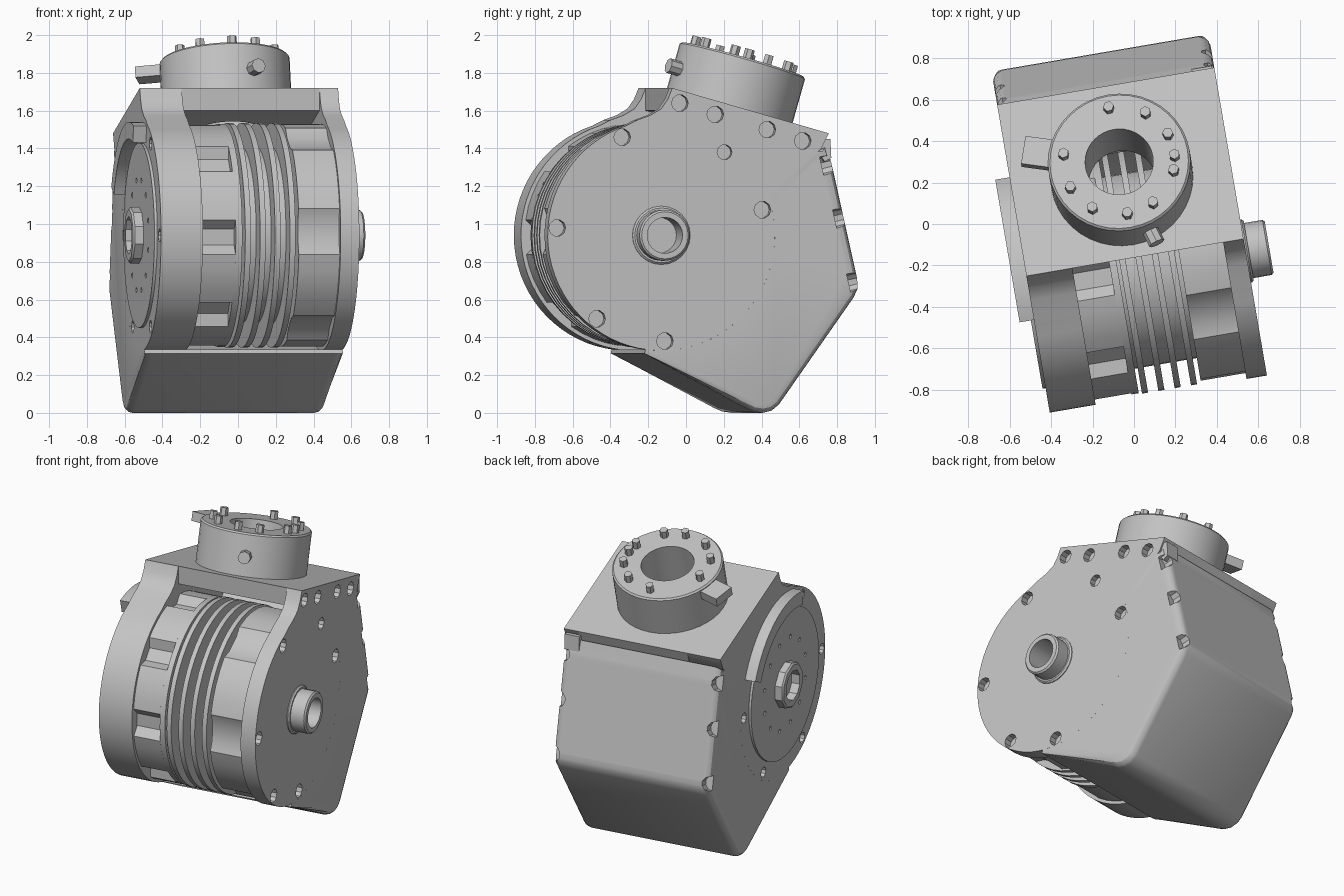
import bpy, bmesh, math
from mathutils import Matrix, Vector

if "Cube" in bpy.data.objects:
    bpy.data.objects.remove(bpy.data.objects["Cube"], do_unlink=True)

grey = bpy.data.materials.new("machined_grey")
grey.use_nodes = True
grey.diffuse_color = (0.55, 0.55, 0.55, 1)
grey.node_tree.nodes["Principled BSDF"].inputs["Base Color"].default_value = grey.diffuse_color

TURN = Matrix.Rotation(math.radians(9.7), 4, "Z")   # whole joint is turned about z
AXIS = Vector((-0.22, 0.94))                        # drum axis in (y, z)
LEFT, RIGHT = -0.555, 0.51                          # outer side planes
R = 0.61


def finish(name, bm, matrix=Matrix()):
    bmesh.ops.recalc_face_normals(bm, faces=bm.faces)
    mesh = bpy.data.meshes.new(name)
    bm.to_mesh(mesh)
    bm.free()
    mesh.materials.append(grey)
    mesh.shade_smooth()
    mesh.set_sharp_from_angle(angle=math.radians(30))
    ob = bpy.data.objects.new(name, mesh)
    bpy.context.collection.objects.link(ob)
    ob.matrix_world = TURN @ matrix
    return ob


def arc(r, a0, a1, n, centre=AXIS):
    """Points on an arc in the (y, z) plane, angles in degrees."""
    angles = [math.radians(a0 + (a1 - a0) * i / n) for i in range(n + 1)]
    return [(centre[0] + r * math.cos(a), centre[1] + r * math.sin(a)) for a in angles]


def circle(r, n, centre=AXIS):
    return arc(r, 0, 360, n, centre)[:-1]


def add_loft(bm, layers):
    """Skin a list of (x, outline) layers and cap both ends."""
    rows = [[bm.verts.new((x, y, z)) for y, z in pts] for x, pts in layers]
    n = len(rows[0])
    bm.faces.new(rows[0])
    bm.faces.new(rows[-1][::-1])
    for a, b in zip(rows, rows[1:]):
        for i in range(n):
            j = (i + 1) % n
            bm.faces.new((a[i], b[i], b[j], a[j]))


def prism(name, pts, x0, x1, matrix=Matrix()):
    bm = bmesh.new()
    add_loft(bm, [(x0, pts), (x1, pts)])
    return finish(name, bm, matrix)


def tube(name, r_in, r_out, h0, h1, n, matrix):
    """Revolve a chamfered wall about local z."""
    c = 0.01
    profile = [(r_in, h0), (r_out, h0), (r_out, h1 - c), (r_out - c, h1), (r_in, h1)]
    bm = bmesh.new()
    rows = [[bm.verts.new((r * math.cos(i * math.tau / n), r * math.sin(i * math.tau / n), h))
             for r, h in profile] for i in range(n)]
    m = len(profile)
    for i in range(n):
        p, q = rows[i], rows[(i + 1) % n]
        for k in range(m):
            bm.faces.new((p[k], q[k], q[(k + 1) % m], p[(k + 1) % m]))
    return finish(name, bm, matrix)


def cut(target, cutter):
    """Subtract a cutter, bake the result and remove the cutter."""
    cutter.hide_render = True
    mod = target.modifiers.new("cut", "BOOLEAN")
    mod.operation, mod.object, mod.solver = "DIFFERENCE", cutter, "EXACT"
    bpy.context.view_layer.update()
    result = target.evaluated_get(bpy.context.evaluated_depsgraph_get())
    mesh = bpy.data.meshes.new_from_object(result)
    target.modifiers.clear()
    if len(mesh.polygons) >= len(target.data.polygons):
        target.data = mesh
        mesh.set_sharp_from_angle(angle=math.radians(30))
    bpy.data.objects.remove(cutter, do_unlink=True)


def pockets(target, spots, x0, x1, r=0.045):
    bm = bmesh.new()
    for spot in spots:
        pts = circle(r, 10, spot)
        add_loft(bm, [(x0, pts), (x1, pts)])
    cut(target, finish("pocket_cutter", bm))


# Side plates: disc merging into the sloping top
front_top, back_top = (-0.16, 1.72), (0.68, 1.48)
plate = arc(R, 108, 380, 56) + [(0.64, 1.4), back_top, front_top, (-0.185, 1.66), (-0.22, 1.61),
                                (-0.28, 1.575), (-0.35, 1.55)]
right_plate = prism("right_side_plate", plate, 0.41, RIGHT)
left_plate = prism("left_side_plate", plate, LEFT, -0.33)
top_bolts = [(-0.12, 1.64), (0.07, 1.58), (0.35, 1.5), (0.54, 1.44)]
rim = [arc(0.56, a, a, 1)[0] for a in (112, 176, 232, 272, 14)]
pockets(right_plate, top_bolts + rim, RIGHT - 0.05, RIGHT + 0.05)
pockets(right_plate, [(0.12, 1.38)], RIGHT - 0.04, RIGHT + 0.05, 0.04)
pockets(left_plate, [arc(0.56, a, a, 1)[0] for a in range(0, 360, 60)], LEFT - 0.05, LEFT + 0.05, 0.035)

# Top slab between the plates
prism_slab = [front_top, back_top, (0.64, 1.37), (-0.05, 1.57), (-0.16, 1.6)]
slab = prism("top_slab", prism_slab, -0.33, 0.41)

# Rear cover wrapping the drum, rounded towards both sides
inner = arc(R, 380, 262, 28)
outer = [(-0.31, 0.315), (0.24, 0.025), (0.28, 0.008), (0.33, 0), (0.38, 0.012), (0.42, 0.045),
         (0.82, 0.61), (0.843, 0.66), (0.84, 0.71), (0.7, 1.33), (0.67, 1.42), (0.62, 1.385)]


def inset(amount):
    """Inner arc unchanged, outer outline pulled in along its normals."""
    pts = list(inner)
    last = len(outer) - 1
    for i, p in enumerate(outer):
        along = Vector(outer[min(i + 1, last)]) - Vector(outer[max(i - 1, 0)])
        normal = Vector((-along.y, along.x)).normalized()
        pts.append(tuple(Vector(p) + normal * (0 if i in (0, last) else amount)))
    return pts


curve = [math.radians(a) for a in (0, 30, 60, 90)]
steps = [(0.045 * (1 - math.cos(a)), 0.045 * (1 - math.sin(a))) for a in curve]
bm = bmesh.new()
add_loft(bm, [(LEFT + d, inset(s)) for d, s in steps] + [(RIGHT - d, inset(s)) for d, s in steps[::-1]])
cover = finish("rear_cover", bm)

# Screw recesses along the rear edges of the cover
bm = bmesh.new()
for x in (LEFT, RIGHT):
    for y, z in ((0.7, 1.32), (0.77, 1.04), (0.845, 0.7)):
        bmesh.ops.create_cone(bm, cap_ends=True, segments=10, radius1=0.05, radius2=0.05, depth=0.12,
                              matrix=Matrix.Translation((x, y, z)) @ Matrix.Rotation(math.radians(103), 4, "X"))
cut(cover, finish("screw_cutter", bm))

# Raised lip where the cover meets the slab
prism("cover_lip", [(0.61, 1.4), (0.66, 1.33), (0.695, 1.35), (0.69, 1.45), (0.66, 1.45)], 0.4, 0.5)

# Drum core, cooling fins and lobed end drums
prism("drum_core", circle(0.47, 48), -0.34, 0.42)
for i in range(4):
    x = -0.1 + 0.08 * i
    prism(f"cooling_fin_{i + 1}", circle(0.595, 48), x, x + 0.03)


def lobed(lobes, high, low):
    pts = []
    step = 360 / lobes
    for i in range(lobes):
        a = i * step + 10
        pts += arc(high, a, a + step * 0.6, 4) + arc(low, a + step * 0.7, a + step * 0.9, 1)
    return pts


prism("left_lobed_drum", lobed(8, 0.59, 0.535), -0.335, -0.15)
prism("left_drum_flange", circle(0.59, 48), -0.15, -0.115)
prism("right_lobed_drum", lobed(6, 0.59, 0.555), 0.19, 0.415)

# Side hubs, left face disc and its raised guard
centre = Matrix.Translation((0, *AXIS))
right_side = centre @ Matrix.Rotation(math.pi / 2, 4, "Y")
left_side = centre @ Matrix.Rotation(-math.pi / 2, 4, "Y")
tube("right_hub", 0.095, 0.135, 0.4, 0.625, 24, right_side)
tube("right_hub_collar", 0.12, 0.155, 0.5, 0.525, 24, right_side)
pockets(right_plate, [AXIS], RIGHT - 0.08, RIGHT + 0.05, 0.11)
disc = prism("left_face_disc", circle(0.49, 48), LEFT - 0.015, LEFT + 0.01)
pockets(disc, [arc(0.3, a, a, 1)[0] for a in range(15, 375, 30)], LEFT - 0.05, LEFT + 0.005, 0.014)
tube("left_hub", 0.1, 0.15, 0.55, 0.625, 10, left_side)
prism("left_guard_arc", arc(0.6, 25, 105, 16) + arc(0.51, 105, 25, 16), LEFT - 0.07, LEFT + 0.005)

# Output ring on the sloping top
tilt = Matrix.Translation((-0.02, 0.23, 1.596)) @ Matrix.Rotation(math.radians(-16), 4, "X")
tube("output_ring", 0.165, 0.345, -0.02, 0.285, 40, tilt)
bm = bmesh.new()
bmesh.ops.create_cone(bm, cap_ends=True, segments=40, radius1=0.165, radius2=0.165, depth=0.5)
cut(slab, finish("bore_cutter", bm, tilt))

# Pins standing on the ring
for i, a in enumerate((101, 62, 29, 5, -11, -52, -81, -118, -150, 173)):
    spot = tilt @ Matrix.Rotation(math.radians(a - 9.7), 4, "Z") @ Matrix.Translation((0.27, 0, 0))
    bm = bmesh.new()
    bmesh.ops.create_cone(bm, cap_ends=True, segments=6, radius1=0.026, radius2=0.026, depth=0.06,
                          matrix=Matrix.Translation((0, 0, 0.305)))
    finish(f"ring_pin_{i + 1}", bm, spot)

# Side tab and front locating pin on the ring
turned = tilt @ Matrix.Rotation(math.radians(162), 4, "Z")
prism("ring_tab", [(-0.07, 0.21), (0.07, 0.21), (0.07, 0.27), (-0.07, 0.27)], 0.28, 0.47, turned)
turned = tilt @ Matrix.Rotation(math.radians(-74), 4, "Z")
prism("ring_front_pin", circle(0.04, 8, (0, 0.14)), 0.3, 0.41, turned)
